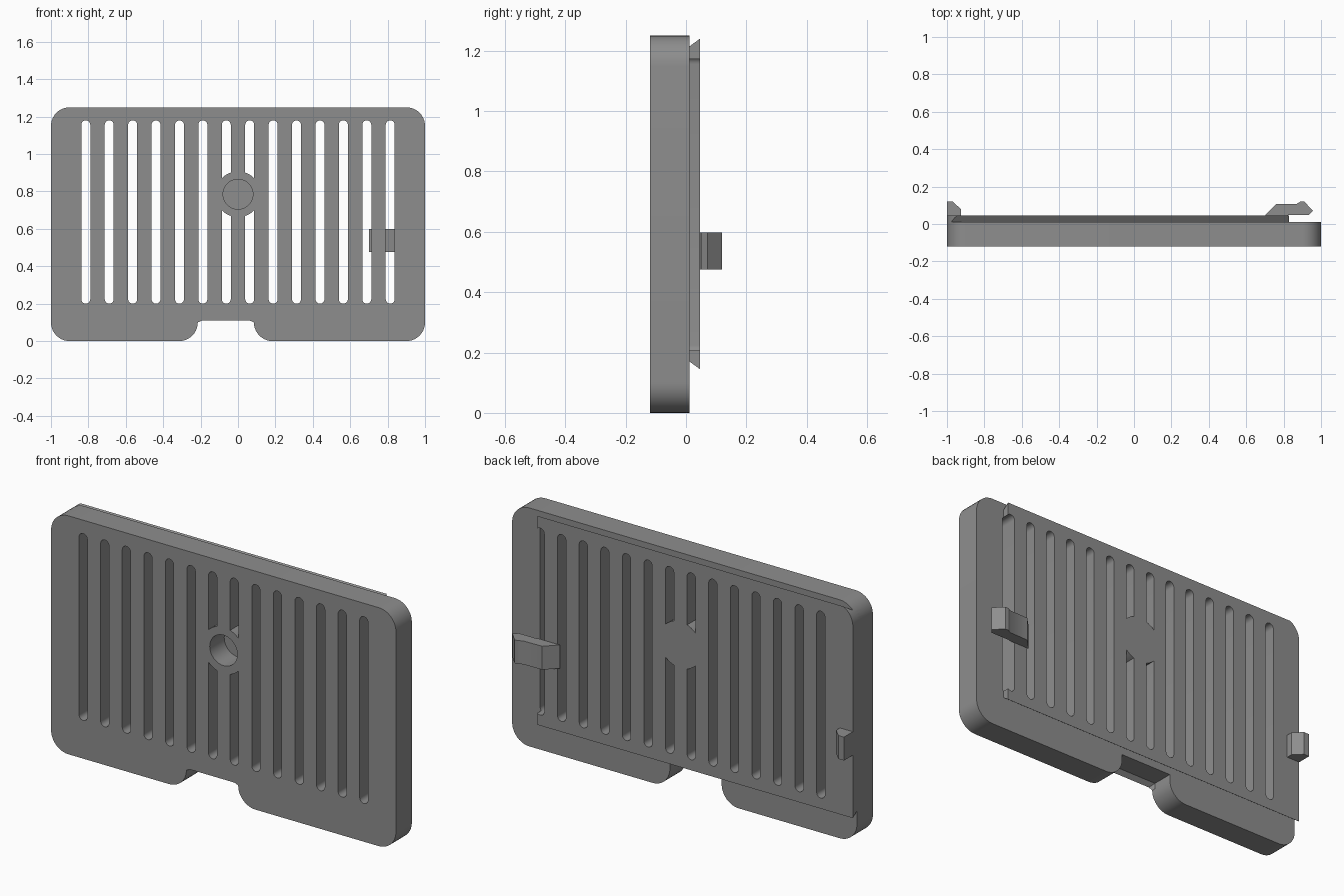
import bpy, bmesh, math

if "Cube" in bpy.data.objects:
    bpy.data.objects.remove(bpy.data.objects["Cube"])

Y_FRONT, Y_BACK, Y_PANEL = -0.12, 0.012, 0.046
HEIGHT, R = 1.25, 0.1
HUB_Z, HUB_R = 0.785, 0.122

grey = bpy.data.materials.new("grey plastic")
grey.diffuse_color = (0.27, 0.27, 0.27, 1)
grey.use_nodes = True
grey.node_tree.nodes["Principled BSDF"].inputs["Base Color"].default_value = grey.diffuse_color


def arc(cx, cz, r, a0, a1, n=10):
    """Points on an arc, angles in degrees."""
    return [(cx + r * math.cos(math.radians(a0 + (a1 - a0) * i / n)),
             cz + r * math.sin(math.radians(a0 + (a1 - a0) * i / n))) for i in range(n + 1)]


def prisms(name, profiles, axis, lo, hi, chamfer=0):
    """Extrude closed profiles along an axis; optionally chamfer the low end."""
    place = {"x": lambda p, t: (t, p[0], p[1]),
             "y": lambda p, t: (p[0], t, p[1]),
             "z": lambda p, t: (p[0], p[1], t)}[axis]
    bm = bmesh.new()
    for prof in profiles:
        a = [bm.verts.new(place(p, lo)) for p in prof]
        b = [bm.verts.new(place(p, hi)) for p in prof]
        cap = bm.faces.new(a)
        bm.faces.new(b[::-1])
        for i in range(len(prof)):
            j = (i + 1) % len(prof)
            bm.faces.new((a[j], a[i], b[i], b[j]))
        if chamfer:
            bmesh.ops.bevel(bm, geom=list(cap.edges), offset=chamfer, segments=1,
                            affect='EDGES', profile=0.5)
    bmesh.ops.recalc_face_normals(bm, faces=bm.faces)
    mesh = bpy.data.meshes.new(name)
    bm.to_mesh(mesh)
    bm.free()
    mesh.materials.append(grey)
    obj = bpy.data.objects.new(name, mesh)
    bpy.context.collection.objects.link(obj)
    return obj


def boolean(obj, tool, operation):
    """Apply a boolean and remove the tool."""
    mod = obj.modifiers.new(operation.lower(), 'BOOLEAN')
    mod.operation, mod.object, mod.solver = operation, tool, 'EXACT'
    bpy.context.view_layer.objects.active = obj
    bpy.ops.object.modifier_apply(modifier=mod.name)
    bpy.data.objects.remove(tool)


# Rounded cover outline with the notch in the bottom edge
N0, N1, NZ = -0.215, 0.085, 0.13
outline = (arc(1 - R, R, R, -90, 0) + arc(1 - R, HEIGHT - R, R, 0, 90)
           + arc(-1 + R, HEIGHT - R, R, 90, 180) + arc(-1 + R, R, R, 180, 270)
           + arc(N0 - R, R, R, -90, 0) + [(N0, NZ), (N1, NZ)]
           + arc(N1 + R, R, R, 180, 270))
cover = prisms("vent_cover", [outline], "y", Y_FRONT, Y_BACK, chamfer=0.021)

# Dovetail back panel, trimmed to the rounded outline
dovetail = [(-0.02, 0.17), (Y_BACK, 0.17), (Y_PANEL, 0.145),
            (Y_PANEL, 1.24), (Y_BACK, 1.215), (-0.02, 1.215)]
panel = prisms("back_panel", [dovetail], "x", -1.1, 0.83)
boolean(panel, prisms("trim", [outline], "y", -0.3, 0.3), 'INTERSECT')
boolean(cover, panel, 'UNION')

# Vertical vent slots; the middle pair stops at the round hub
W, Z0, Z1 = 0.024, 0.20, 1.18
slots = []
for i in range(14):
    cx = (i - 6.5) * 0.1252
    top = arc(cx, Z1 - W, W, 0, 180)
    bottom = arc(cx, Z0 + W, W, 180, 360)
    if i in (6, 7):
        xs = [cx - W + 2 * W * k / 4 for k in range(5)]
        rise = [math.sqrt(HUB_R ** 2 - x * x) for x in xs]
        slots.append(top + [(x, HUB_Z + h) for x, h in zip(xs, rise)])
        slots.append(bottom + [(x, HUB_Z - h) for x, h in zip(xs[::-1], rise[::-1])])
    else:
        slots.append(top + bottom)
boolean(cover, prisms("slot_cutter", slots, "y", -0.3, 0.3), 'DIFFERENCE')

# Blind round hole in the hub
hole = [arc(0, HUB_Z, 0.08, 0, 360, 40)[:-1]]
boolean(cover, prisms("hole_cutter", hole, "y", -0.3, 0.0), 'DIFFERENCE')

# Snap latch on one side, hook on the other
latch = prisms("snap_latch", [[(0.70, 0.045), (0.76, 0.106), (0.87, 0.108), (0.89, 0.12),
                               (0.91, 0.12), (0.957, 0.071), (0.936, 0.049),
                               (0.83, 0.049), (0.82, 0.045)]], "z", 0.475, 0.598)
hook = prisms("side_hook", [[(-1, 0.04), (-1, 0.12), (-0.968, 0.12),
                             (-0.925, 0.078), (-0.925, 0.04)]], "z", 0.475, 0.598)

# Smooth the rounded walls, keep the edges sharp
bpy.ops.object.select_all(action='DESELECT')
for obj in (cover, latch, hook):
    obj.select_set(True)
bpy.context.view_layer.objects.active = cover
bpy.ops.object.shade_smooth_by_angle(angle=math.radians(30))
